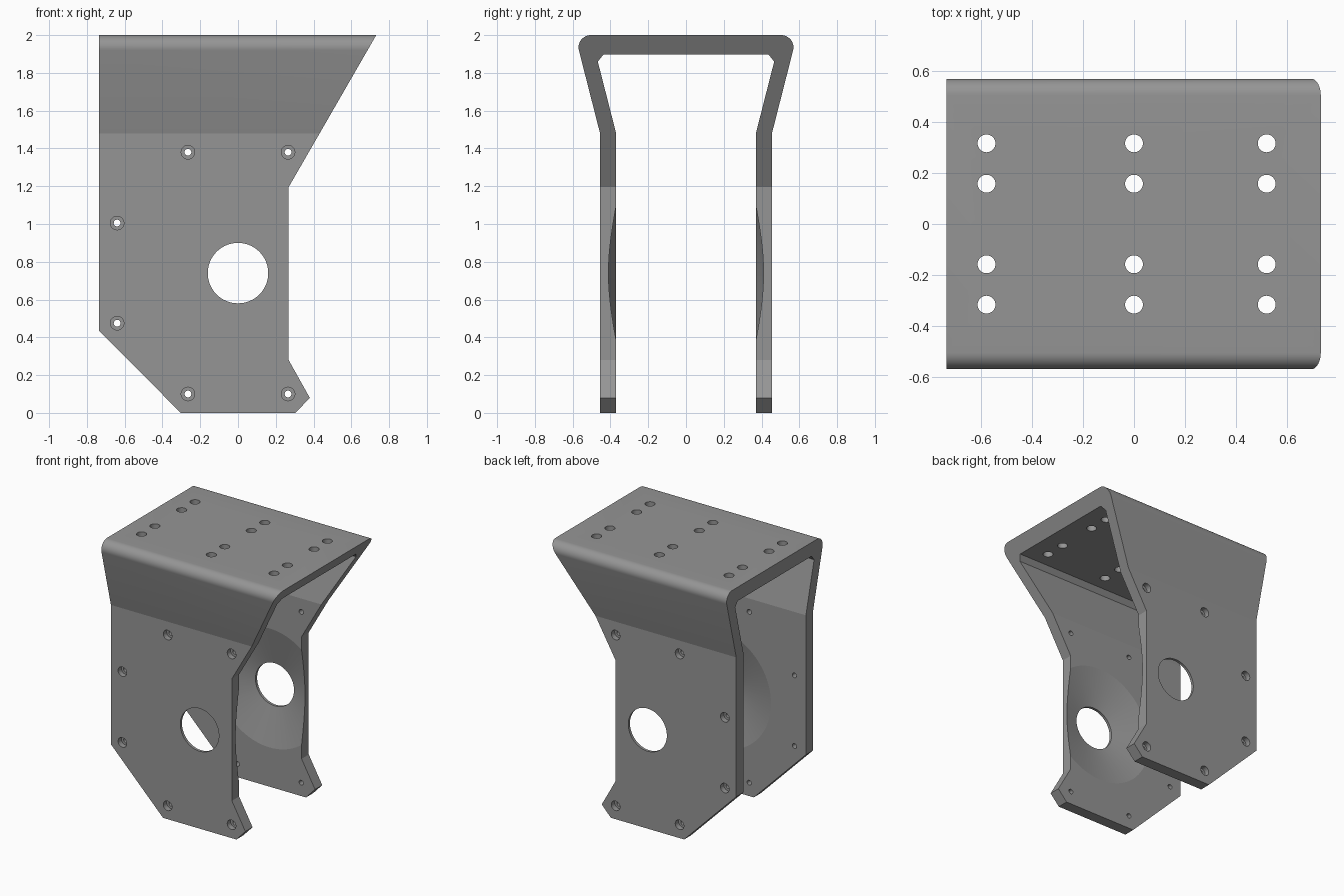
import bpy, bmesh, math
from mathutils import Matrix, Vector

if "Cube" in bpy.data.objects:
    bpy.data.objects.remove(bpy.data.objects["Cube"])


def add_object(name, bm):
    bmesh.ops.recalc_face_normals(bm, faces=bm.faces)
    mesh = bpy.data.meshes.new(name)
    bm.to_mesh(mesh)
    bm.free()
    obj = bpy.data.objects.new(name, mesh)
    bpy.context.collection.objects.link(obj)
    return obj


def prism(name, points, axis, half):
    """Extrude a 2D outline symmetrically; axis 'X' takes (y, z), 'Y' takes (x, z)."""
    bm = bmesh.new()
    co = [(-half, a, b) if axis == 'X' else (a, -half, b) for a, b in points]
    face = bm.faces.new([bm.verts.new(c) for c in co])
    geo = bmesh.ops.extrude_face_region(bm, geom=[face])["geom"]
    shift = (2 * half, 0, 0) if axis == 'X' else (0, 2 * half, 0)
    bmesh.ops.translate(bm, vec=shift, verts=[g for g in geo if isinstance(g, bmesh.types.BMVert)])
    return add_object(name, bm)


def cone(name, start, end, r1, r2, segments=32):
    a, b = Vector(start), Vector(end)
    rot = (b - a).to_track_quat('Z', 'Y').to_matrix().to_4x4()
    bm = bmesh.new()
    bmesh.ops.create_cone(bm, cap_ends=True, segments=segments, radius1=r1, radius2=r2,
                          depth=(b - a).length, matrix=Matrix.Translation((a + b) / 2) @ rot)
    return add_object(name, bm)


def boolean(target, cutter, operation='DIFFERENCE'):
    mod = target.modifiers.new("cut", 'BOOLEAN')
    mod.operation, mod.solver, mod.object = operation, 'EXACT', cutter
    bpy.context.view_layer.objects.active = target
    bpy.ops.object.modifier_apply(modifier=mod.name)
    bpy.data.objects.remove(cutter)


# Bent channel section: straight legs, flared shoulders, rounded top corners
radius, flare = 0.065, math.atan(0.255)
cz = 2 - radius
cy = 0.455 + 0.255 * (cz - 1.48) - radius / math.cos(flare)
arc = [(cy + radius * math.cos(t), cz + radius * math.sin(t))
       for t in (-flare + (math.pi / 2 + flare) * i / 12 for i in range(13))]
outer = [(0.455, -0.1), (0.455, 1.48)] + arc
inner = [(0.437, 1.897), (0.467, 1.86), (0.37, 1.48), (0.37, -0.1)]
section = (outer + [(-y, z) for y, z in reversed(outer)]
           + [(-y, z) for y, z in reversed(inner)] + inner)
bracket = prism("bracket", section, 'X', 1.0)

# Side silhouette
side = [(-0.735, 2.1), (0.79, 2.1), (0.732, 2.0), (0.268, 1.195), (0.268, 0.28),
        (0.38, 0.08), (0.305, 0), (-0.303, 0), (-0.735, 0.435)]
boolean(bracket, prism("side_outline", side, 'Y', 1.0), 'INTERSECT')

# Shallow conical relief inside each leg, then the large bore through both
for s in (-1, 1):
    boolean(bracket, cone("relief", (0, s * 0.36, 0.74), (0, s * 0.45, 0.74), 0.49, 0.094, 96))
boolean(bracket, cone("bore", (0, -1, 0.74), (0, 1, 0.74), 0.16, 0.16, 64))

# Screw holes with counterbores on the outer faces
for x, z in [(-0.265, 1.38), (0.265, 1.38), (-0.64, 1.005),
             (-0.64, 0.475), (-0.265, 0.1), (0.265, 0.1)]:
    boolean(bracket, cone("screw_hole", (x, -1, z), (x, 1, z), 0.018, 0.018, 24))
    for s in (-1, 1):
        boolean(bracket, cone("counterbore", (x, s * 0.415, z), (x, s * 0.6, z), 0.036, 0.036, 24))

# Mounting holes through the top
for x in (-0.578, 0, 0.52):
    for y in (-0.316, -0.158, 0.158, 0.316):
        boolean(bracket, cone("top_hole", (x, y, 1.8), (x, y, 2.1), 0.035, 0.035))

grey = bpy.data.materials.new("grey")
grey.diffuse_color = (0.3, 0.3, 0.3, 1)
grey.use_nodes = True
grey.node_tree.nodes["Principled BSDF"].inputs["Base Color"].default_value = grey.diffuse_color
bracket.data.materials.clear()
bracket.data.materials.append(grey)
for p in bracket.data.polygons:
    p.material_index = 0

bpy.ops.object.select_all(action='DESELECT')
bracket.select_set(True)
bpy.context.view_layer.objects.active = bracket
bpy.ops.object.shade_smooth_by_angle(angle=math.radians(12))
